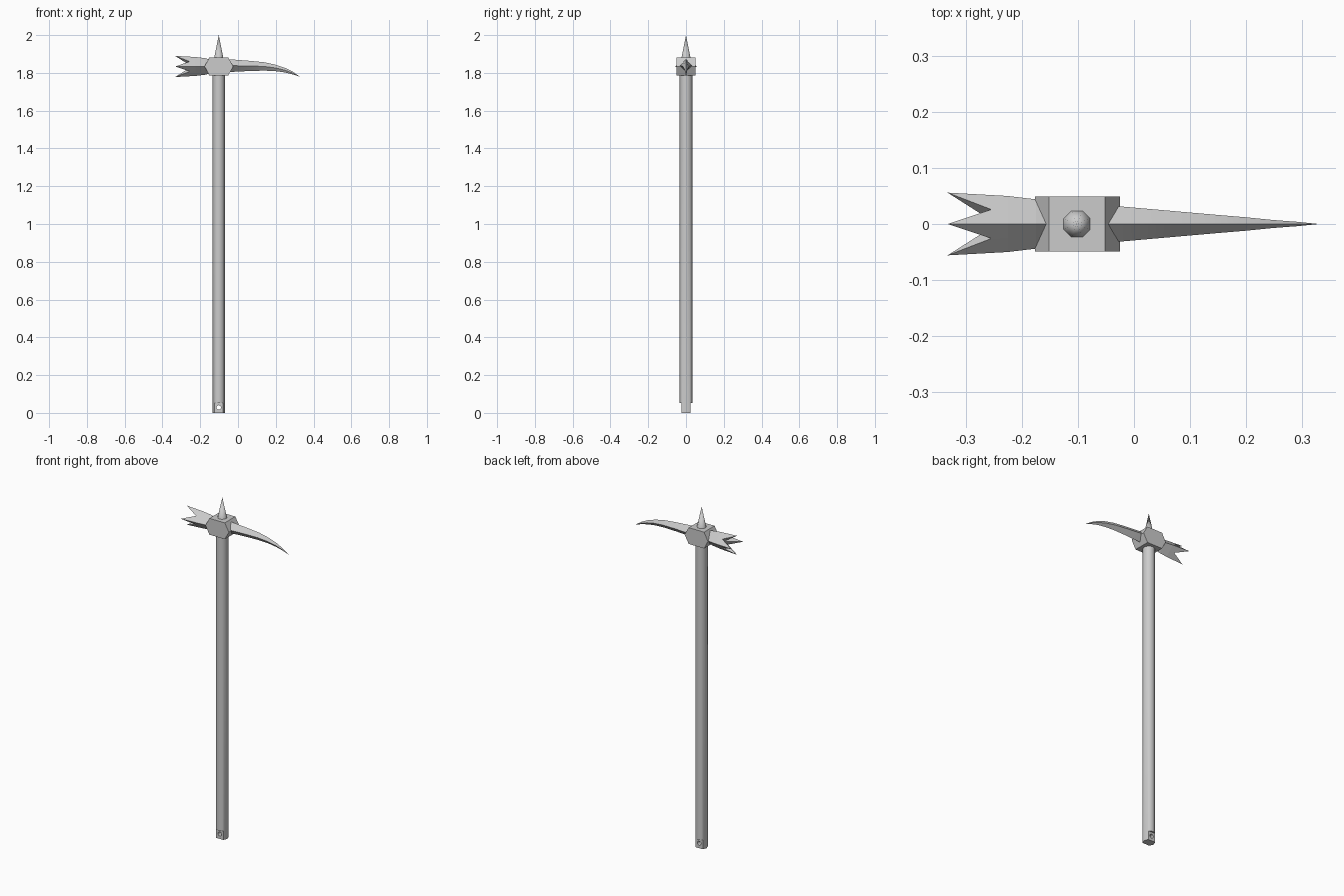
import bpy, bmesh
from math import radians, sin, cos, pi

if "Cube" in bpy.data.objects:
    bpy.data.objects.remove(bpy.data.objects["Cube"])

CX, HZ = -0.102, 1.834     # shaft axis x, head centre z


def make(name, verts, faces, smooth=None):
    me = bpy.data.meshes.new(name)
    me.from_pydata(verts, [], faces)
    bm = bmesh.new()
    bm.from_mesh(me)
    bmesh.ops.recalc_face_normals(bm, faces=bm.faces)
    bm.to_mesh(me)
    bm.free()
    ob = bpy.data.objects.new(name, me)
    bpy.context.collection.objects.link(ob)
    if smooth:
        bpy.ops.object.select_all(action='DESELECT')
        bpy.context.view_layer.objects.active = ob
        ob.select_set(True)
        bpy.ops.object.shade_smooth_by_angle(angle=radians(smooth))
    return ob


def bridge(rings, n):
    return [(r * n + i, r * n + (i + 1) % n, (r + 1) * n + (i + 1) % n, (r + 1) * n + i)
            for r in range(rings - 1) for i in range(n)]


def diamond(x, zc, ry, rz):
    return [(x, 0, zc + rz), (x, ry, zc), (x, 0, zc - rz), (x, -ry, zc)]


def cut(target, cutter):
    mod = target.modifiers.new("cut", 'BOOLEAN')
    mod.operation, mod.solver, mod.object = 'DIFFERENCE', 'EXACT', cutter
    bpy.context.view_layer.objects.active = target
    bpy.ops.object.modifier_apply(modifier=mod.name)
    bpy.data.objects.remove(cutter)


# Eight-sided shaft
verts = [(CX + 0.033 * cos(i * pi / 4), 0.034 * sin(i * pi / 4), z)
         for z in (0, 1.80) for i in range(8)]
shaft = make("shaft", verts, bridge(2, 8) + [tuple(range(8)), tuple(range(8, 16))], 50)

# Flattened tang at the foot with a cross hole
for s in (-1, 1):
    bpy.ops.mesh.primitive_cube_add(size=0.1, location=(CX, s * 0.0735, 0.003))
    cut(shaft, bpy.context.object)
bpy.ops.mesh.primitive_cylinder_add(vertices=12, radius=0.012, depth=0.2,
                                    location=(CX, 0, 0.029), rotation=(pi / 2, 0, 0))
cut(shaft, bpy.context.object)

# Hexagonal head block
outline = [(-0.075, 0), (-0.05, 0.048), (0.05, 0.048), (0.077, 0), (0.05, -0.048), (-0.05, -0.048)]
verts = [(CX + x, y, HZ + z) for y in (-0.049, 0.049) for x, z in outline]
make("head_block", verts, bridge(2, 6) + [tuple(range(6)), tuple(range(6, 12))])

# Top spike
verts = [(CX + 0.027 * cos((i + .5) * pi / 4), 0.027 * sin((i + .5) * pi / 4), 1.875) for i in range(8)]
verts.append((CX, 0, 2.0))
make("top_spike", verts, [(i, (i + 1) % 8, 8) for i in range(8)] + [tuple(range(8))], 50)

# Curved beak, lofted diamond sections (x, z centre, half width, half height)
path = [(-0.06, 1.838, 0.034, 0.034), (-0.02, 1.838, 0.031, 0.032), (0.06, 1.837, 0.024, 0.027),
        (0.14, 1.834, 0.017, 0.022), (0.20, 1.826, 0.012, 0.017), (0.25, 1.814, 0.007, 0.012),
        (0.29, 1.799, 0.004, 0.007)]
verts = [v for p in path for v in diamond(*p)] + [(0.33, 0, 1.779)]
n = len(verts) - 1
faces = bridge(len(path), 4) + [(0, 1, 2, 3)] + [(n - 4 + i, n - 4 + (i + 1) % 4, n) for i in range(4)]
make("beak", verts, faces, 30)

# Four-pronged hammer: eight-point rings, corners carry the prongs, midpoints the notches
verts = []
for xc, rc, xm in ((-0.14, 0.034, -0.14), (-0.175, 0.044, -0.175),
                   (-0.225, 0.050, -0.225), (-0.333, 0.056, -0.255)):
    rm = (0.052 if xm != xc else rc) / 2
    for cy, cz in ((0, 1), (1, 0), (0, -1), (-1, 0)):
        verts.append((xc, cy * rc, HZ + cz * rc))
        ny, nz = cz, -cy
        verts.append((xm, (cy + ny) * rm, HZ + (cz + nz) * rm))
verts.append((-0.245, 0, HZ))
faces = bridge(4, 8) + [tuple(range(8))] + [(24 + i, 24 + (i + 1) % 8, 32) for i in range(8)]
make("pronged_hammer", verts, faces)
